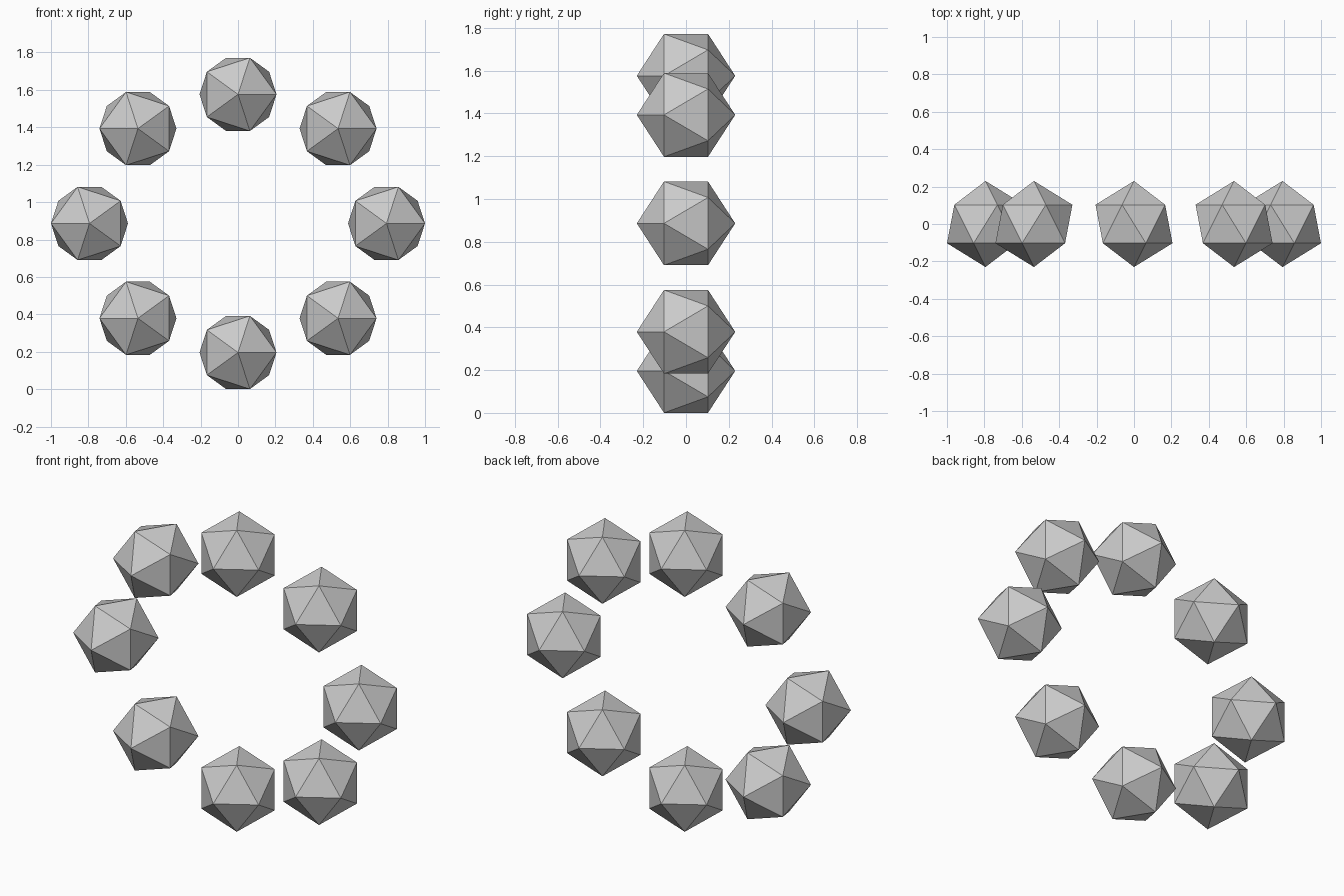
import bpy, bmesh
from math import cos, sin, pi, sqrt

if "Cube" in bpy.data.objects:
    bpy.data.objects.remove(bpy.data.objects["Cube"])

R = 0.23            # bead radius
MID_Z = 0.886       # height of the ring centre


def bead(name, x, z, side):
    """Icosahedron with its axis along y; front ring points to +x or -x."""
    bm = bmesh.new()
    for s in (-1, 1):
        bm.verts.new((0, s * R, 0))
        for k in range(5):
            a = 2 * pi * k / 5
            r = 2 * R / sqrt(5) * side * -s
            bm.verts.new((r * cos(a), s * R / sqrt(5), r * sin(a)))
    bmesh.ops.convex_hull(bm, input=bm.verts)
    bmesh.ops.recalc_face_normals(bm, faces=bm.faces)
    mesh = bpy.data.meshes.new(name)
    bm.to_mesh(mesh)
    bm.free()
    obj = bpy.data.objects.new(name, mesh)
    obj.location = (x, 0, z)
    bpy.context.collection.objects.link(obj)


# top and bottom beads
bead("top_bead", 0, MID_Z + 0.69, 1)
bead("bottom_bead", 0, MID_Z - 0.69, 1)

# mirrored side beads
for side, label in ((1, "right"), (-1, "left")):
    bead(f"{label}_bead", side * 0.794, MID_Z, side)
    bead(f"upper_{label}_bead", side * 0.535, MID_Z + 0.507, side)
    bead(f"lower_{label}_bead", side * 0.535, MID_Z - 0.507, side)
